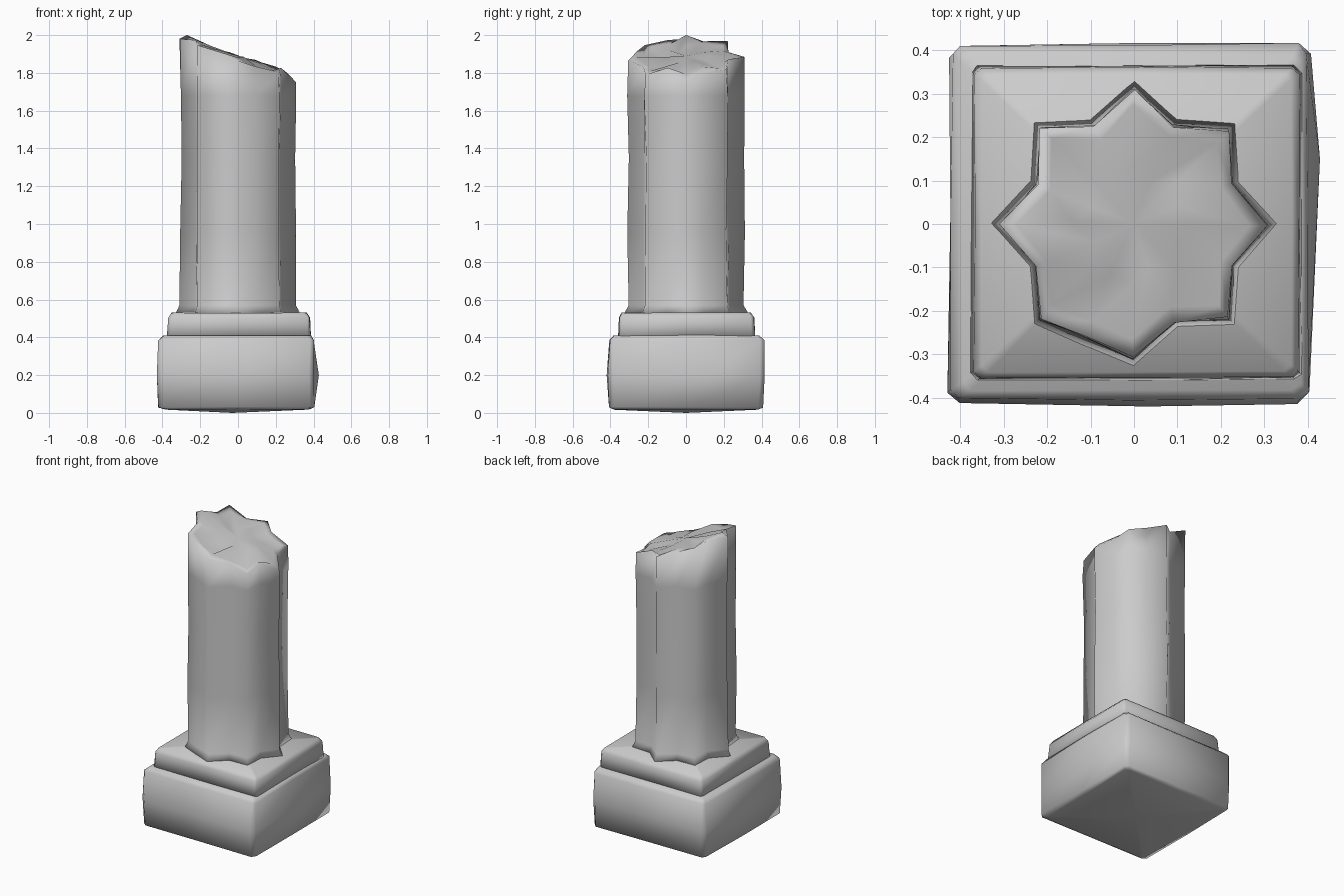
import bpy, bmesh, random
from math import cos, sin, pi

if "Cube" in bpy.data.objects:
    bpy.data.objects.remove(bpy.data.objects["Cube"])

random.seed(4)


def jit(a):
    return random.uniform(-a, a)


def loft(name, rings, bottom, top):
    """Skin equal-length rings and close both ends with triangle fans."""
    bm = bmesh.new()
    loops = [[bm.verts.new(p) for p in r] for r in rings]
    n = len(loops[0])
    for a, b in zip(loops, loops[1:]):
        for i in range(n):
            j = (i + 1) % n
            bm.faces.new((a[i], a[j], b[j], b[i]))
    lo, hi = bm.verts.new(bottom), bm.verts.new(top)
    for i in range(n):
        j = (i + 1) % n
        bm.faces.new((loops[0][j], loops[0][i], lo))
        bm.faces.new((loops[-1][i], loops[-1][j], hi))
    bmesh.ops.recalc_face_normals(bm, faces=bm.faces)
    me = bpy.data.meshes.new(name)
    bm.to_mesh(me)
    bm.free()
    for p in me.polygons:
        p.use_smooth = True
    ob = bpy.data.objects.new(name, me)
    bpy.context.collection.objects.link(ob)
    return ob


def slab_ring(x0, x1, y0, y1, z, c, wear):
    """Worn square outline with chamfered corners and side midpoints."""
    xm, ym = (x0 + x1) / 2, (y0 + y1) / 2
    pts = [(x1, y0 + c), (x1, ym), (x1, y1 - c), (x1 - c, y1), (xm, y1), (x0 + c, y1),
           (x0, y1 - c), (x0, ym), (x0, y0 + c), (x0 + c, y0), (xm, y0), (x1 - c, y0)]
    return [(x + jit(wear), y + jit(wear), z + jit(wear / 2)) for x, y in pts]


# Lower block of the base, with a chip-like bulge on the right
block = [slab_ring(-.385, .375, -.38, .38, .018, .02, .004),
         slab_ring(-.42, .4, -.405, .405, .03, .02, .005),
         slab_ring(-.425, .405, -.41, .412, .2, .025, .005),
         slab_ring(-.42, .4, -.405, .412, .385, .02, .005),
         slab_ring(-.395, .385, -.385, .385, .41, .02, .003)]
block[2][1] = (.428, .15, .2)
block[2][10] = (.03, -.42, .2)
loft("base_block", block, (-.03, 0, 0), (0, 0, .41))

# Upper step of the base
step = [slab_ring(-.375, .385, -.36, .365, .39, .015, .003),
        slab_ring(-.368, .38, -.355, .36, .505, .015, .003),
        slab_ring(-.352, .362, -.34, .345, .53, .015, .002)]
loft("base_step", step, (0, 0, .39), (0, 0, .53))

# Fluted shaft: eight-pointed star section, broken off along a slope
def slope(x, y):
    return 1.89 - .33 * x - (.02 if y < -.1 else 0)


def star(scale, wear, z=None):
    ring = []
    for i in range(16):
        a = i * pi / 8
        r = (.307 if i % 2 == 0 else .242) * scale
        if i == 11:                      # front-left flute is worn flat
            r = .282 * scale
        x, y = r * cos(a) + jit(wear), r * sin(a) + jit(wear)
        if z is None:
            h = slope(x, y) + jit(.012)
            if i == 0 and scale > .9:    # right tip is chipped lower
                h = 1.75
        else:
            h = z
        ring.append((x, y, min(h, 2)))
    return ring


shaft = [star(1.08, .003, .52), star(1, .004, .57), star(1, .006, .95),
         star(.99, .006, 1.35), star(1, .005, 1.68), star(1, .004),
         star(.88, .006), star(.45, .01)]
shaft[5][8] = (-.31, 0, 1.98)
shaft[6][8] = (-.27, 0, 2.0)
loft("shaft", shaft, (0, 0, .52), (0, 0, 1.89))
